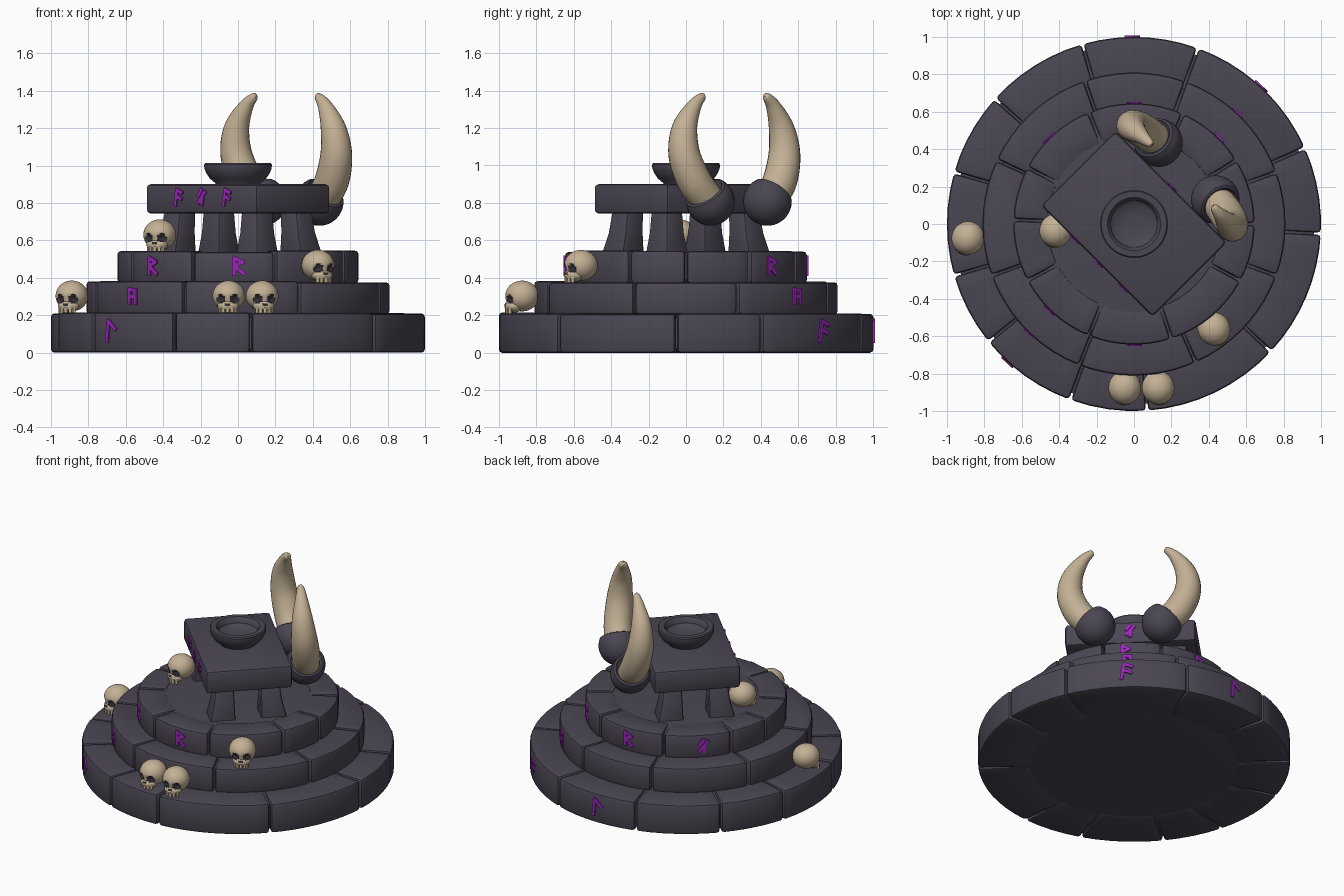
import bpy, bmesh, math, random
from mathutils import Matrix, Vector

if "Cube" in bpy.data.objects:
    bpy.data.objects.remove(bpy.data.objects["Cube"])
random.seed(4)


def material(name, rgb):
    m = bpy.data.materials.new(name)
    m.diffuse_color = (*rgb, 1)
    m.use_nodes = True
    m.node_tree.nodes["Principled BSDF"].inputs["Base Color"].default_value = m.diffuse_color
    return m


STONE = material("dark_stone", (0.070, 0.061, 0.086))
BONE = material("old_bone", (0.55, 0.44, 0.30))
GLOW = material("purple_mark", (0.32, 0.02, 0.48))
SOCKET = material("socket_dark", (0.035, 0.03, 0.04))
ALTAR = Matrix.Rotation(math.radians(-45), 4, 'Z')   # altar faces front-left


def finish(name, bm, mats, matrix=Matrix(), angle=35):
    bmesh.ops.recalc_face_normals(bm, faces=bm.faces)
    me = bpy.data.meshes.new(name)
    bm.to_mesh(me)
    bm.free()
    for m in mats:
        me.materials.append(m)
    me.shade_smooth()
    me.set_sharp_from_angle(angle=math.radians(angle))
    ob = bpy.data.objects.new(name, me)
    ob.matrix_world = matrix
    bpy.context.collection.objects.link(ob)
    return ob


def soften(bm, width, segs=2, limit=40):
    bmesh.ops.recalc_face_normals(bm, faces=bm.faces)
    edges = [e for e in bm.edges if e.calc_face_angle(0) > math.radians(limit)]
    bmesh.ops.bevel(bm, geom=edges, offset=width, segments=segs, profile=0.5, affect='EDGES')


def skin(bm, rings, cap=True):
    rows = [[bm.verts.new(p) for p in ring] for ring in rings]
    n = len(rows[0])
    for a, b in zip(rows, rows[1:]):
        for i in range(n):
            bm.faces.new((a[i], a[(i + 1) % n], b[(i + 1) % n], b[i]))
    if cap:
        bm.faces.new(rows[0])
        bm.faces.new(rows[-1])


def lathe(name, profile, mat, matrix=Matrix(), n=48):
    bm = bmesh.new()
    skin(bm, [[(r * math.cos(2 * math.pi * i / n), r * math.sin(2 * math.pi * i / n), z)
               for i in range(n)] for r, z in profile])
    return finish(name, bm, [mat], matrix)


# Stepped round base: each tier is a ring of wedge stones around a core
def tier(name, r_out, r_in, z0, z1, joints):
    for k, a0 in enumerate(joints):
        a1 = joints[(k + 1) % len(joints)]
        if a1 >= a0:
            a1 -= 360
        gap = math.degrees(0.006 / r_out)
        n = max(4, int((a0 - a1) / 5))
        top = z1 + random.uniform(-0.006, 0.003)
        arc = [math.radians(a0 - gap - (a0 - a1 - 2 * gap) * i / n) for i in range(n + 1)]
        path = [(r_out * math.cos(a), r_out * math.sin(a)) for a in arc]
        path += [(r_in * math.cos(a), r_in * math.sin(a)) for a in reversed(arc)]
        bm = bmesh.new()
        skin(bm, [[(x, y, z) for x, y in path] for z in (z0, top)])
        soften(bm, 0.018)
        finish(f"{name}_stone_{k + 1}", bm, [STONE])
    lathe(name + "_core", [(r_in + 0.01, z0 + 0.004), (r_out - 0.035, z0 + 0.02),
                           (r_out - 0.035, z1 - 0.025), (r_in + 0.01, z1 - 0.008)], STONE)


tier("lower_tier", 1.0, 0.66, 0.0, 0.213, [138, 106, 70, 24, -3, -43, -86, -110, -141, -164, -196])
tier("middle_tier", 0.81, 0.55, 0.205, 0.38, [109, 70, 20, -20, -66, -111, -160, -205])
tier("upper_tier", 0.645, 0.46, 0.37, 0.543, [152, 112, 66, 32, 0, -28, -72, -112, -152, -182])

# Altar legs, tapered and leaning inward
for i, (sx, sy) in enumerate([(-1, -1), (1, -1), (-1, 1), (1, 1)]):
    bm = bmesh.new()
    rings = []
    for z, h, off in [(0.52, 0.085, 0.012), (0.64, 0.069, 0.0), (0.76, 0.062, -0.008)]:
        cx, cy = sx * (0.30 + off), sy * (0.155 + off)
        rings.append([(cx + a * h, cy + b * h, z) for a, b in [(-1, -1), (1, -1), (1, 1), (-1, 1)]])
    skin(bm, rings)
    soften(bm, 0.018)
    finish(f"altar_leg_{i + 1}", bm, [STONE], ALTAR)

# Altar slab
bm = bmesh.new()
bmesh.ops.create_cube(bm, size=1, matrix=Matrix.Translation((0, 0, 0.822))
                      @ Matrix.Diagonal((0.84, 0.56, 0.157, 1)))
soften(bm, 0.02)
finish("altar_slab", bm, [STONE], ALTAR)

# Offering bowl
lathe("offering_bowl", [(0.115, 0.89), (0.12, 0.905), (0.15, 0.93), (0.17, 0.96), (0.18, 0.985),
                        (0.181, 1.005), (0.175, 1.013), (0.142, 1.013), (0.133, 1.005),
                        (0.125, 0.975), (0.10, 0.957), (0.05, 0.95), (0.005, 0.949)], STONE)


# Horns rising from round stone sockets behind the slab
def spline(p, steps=6):
    p = [2 * p[0] - p[1]] + p + [2 * p[-1] - p[-2]]
    out = []
    for i in range(1, len(p) - 2):
        a, b, c, d = p[i - 1:i + 3]
        for s in range(steps):
            t = s / steps
            out.append(0.5 * (2 * b + (c - a) * t + (2 * a - 5 * b + 4 * c - d) * t * t
                              + (3 * b - a - 3 * c + d) * t ** 3))
    return out + [p[-2]]


HORN = [(0.24, 0.40, 0.82, 0.088), (0.325, 0.385, 0.92, 0.092), (0.378, 0.365, 1.06, 0.085),
        (0.365, 0.355, 1.20, 0.068), (0.30, 0.36, 1.315, 0.040), (0.243, 0.365, 1.368, 0.022),
        (0.231, 0.366, 1.376, 0.006)]
for side, s in (("left", -1), ("right", 1)):
    pts = spline([Vector((s * p[0], *p[1:])) for p in HORN])
    bm = bmesh.new()
    rings = []
    for i, p in enumerate(pts):
        t = (pts[min(i + 1, len(pts) - 1)] - pts[max(i - 1, 0)]).to_3d().normalized()
        across = t.cross(Vector((0, 1, 0))).normalized()
        other = across.cross(t)
        rings.append([p.to_3d() + p.w * (across * math.cos(a) + other * math.sin(a))
                      for a in (2 * math.pi * k / 24 for k in range(24))])
    skin(bm, rings)
    finish(side + "_horn", bm, [BONE], ALTAR, 60)
    ball = [(0.13 * math.sin(a), -0.13 * math.cos(a))
            for a in (math.radians(2 + 10.5 * k) for k in range(12))]
    ball += [(0.102, 0.066), (0.092, 0.05), (0.06, 0.03)]
    tilt = Vector((s * 0.65, 0, 0.76)).to_track_quat('Z', 'Y').to_matrix().to_4x4()
    lathe(side + "_horn_socket", ball, STONE,
          ALTAR @ Matrix.Translation((s * 0.215, 0.40, 0.808)) @ tilt, 32)


# Skulls: cranium with pressed-in eye and nose hollows, jaw and teeth
def skull(name, x, y, z, yaw):
    bm = bmesh.new()
    T, D = Matrix.Translation, Matrix.Diagonal
    bmesh.ops.create_uvsphere(bm, u_segments=40, v_segments=28, radius=1,
                              matrix=T((0, 0.005, 0.095)) @ D((0.087, 0.09, 0.082, 1)))
    bmesh.ops.create_uvsphere(bm, u_segments=24, v_segments=16, radius=1,
                              matrix=T((0, -0.04, 0.042)) @ D((0.058, 0.05, 0.036, 1)))
    holes = [(-0.035, 0.079, 0.024), (0.035, 0.079, 0.024), (0, 0.048, 0.012)]
    for f in bm.faces:
        c = f.calc_center_median()
        f.material_index = int(c.y < -0.03 and any(
            math.hypot(c.x - hx, c.z - hz) < r for hx, hz, r in holes))
    for v in bm.verts:
        for hx, hz, r in holes:
            d = math.hypot(v.co.x - hx, v.co.z - hz)
            if v.co.y < -0.03 and d < r:
                v.co.y += r * (1 - (d / r) ** 2)
    for k in range(5):
        a = (k - 2) * 0.42
        bmesh.ops.create_cube(bm, size=1, matrix=T((0.05 * math.sin(a), -0.036 - 0.042 * math.cos(a), 0.018))
                              @ Matrix.Rotation(a, 4, 'Z') @ D((0.016, 0.016, 0.032, 1)))
    finish(name, bm, [BONE, SOCKET], T((x, y, z)) @ Matrix.Rotation(math.radians(yaw), 4, 'Z'), 50)


skull("skull_left_step", -0.89, -0.08, 0.208, -22)
skull("skull_by_altar", -0.42, -0.04, 0.535, -18)
skull("skull_right_step", 0.43, -0.565, 0.372, 28)
skull("skull_front_a", -0.05, -0.88, 0.208, -4)
skull("skull_front_b", 0.13, -0.88, 0.208, 10)

# Carved glowing marks: thin strokes on the stone faces (unit cell coordinates)
MARKS = [
    [(-.2, -.5, -.1, .5), (-.1, .5, .35, .1)],
    [(-.3, -.5, -.3, .5), (.3, -.5, .3, .5), (-.3, .5, .3, .45), (-.3, 0, .3, 0)],
    [(-.25, -.5, -.25, .5), (-.25, .5, .3, .25), (.3, .25, -.25, 0), (-.2, 0, .35, -.45)],
    [(-.25, -.5, -.1, .5), (-.1, .5, .35, .3), (-.2, .1, .3, -.1)],
    [(-.3, -.35, .3, .35), (-.3, .1, 0, .5), (0, -.5, .1, .1)],
]


def mark(name, kind, size, frame):
    bm = bmesh.new()
    for x0, z0, x1, z1 in MARKS[kind]:
        dx, dz = (x1 - x0) * size, (z1 - z0) * size
        place = (Matrix.Translation(((x0 + x1) / 2 * size, 0, (z0 + z1) / 2 * size))
                 @ Matrix.Rotation(-math.atan2(dz, dx), 4, 'Y')
                 @ Matrix.Diagonal((math.hypot(dx, dz) + 0.015, 0.0095, 0.021, 1)))
        bmesh.ops.create_cube(bm, size=1, matrix=place)
    finish(name, bm, [GLOW], frame)


ROUND = [(1.0, 0.115, 0.11, [(227, 0), (47, 3), (90, 0)]),
         (0.81, 0.30, 0.075, [(226, 1), (47, 1)]),
         (0.645, 0.462, 0.09, [(225, 2), (270, 2), (45, 2), (90, 2), (135, 4)])]
for r, z, size, spots in ROUND:
    for deg, kind in spots:
        mark(f"step_mark_{deg}", kind, size, Matrix.Rotation(math.radians(deg + 90), 4, 'Z')
             @ Matrix.Translation((0, -r - 0.003, z)))
for u, kind in ((-0.17, 3), (0.01, 4), (0.195, 3)):
    mark("slab_front_mark", kind, 0.08, ALTAR @ Matrix.Translation((u, -0.283, 0.83)))
mark("slab_back_mark", 4, 0.08, ALTAR @ Matrix.Translation((0, 0.283, 0.83)) @ Matrix.Rotation(math.pi, 4, 'Z'))
